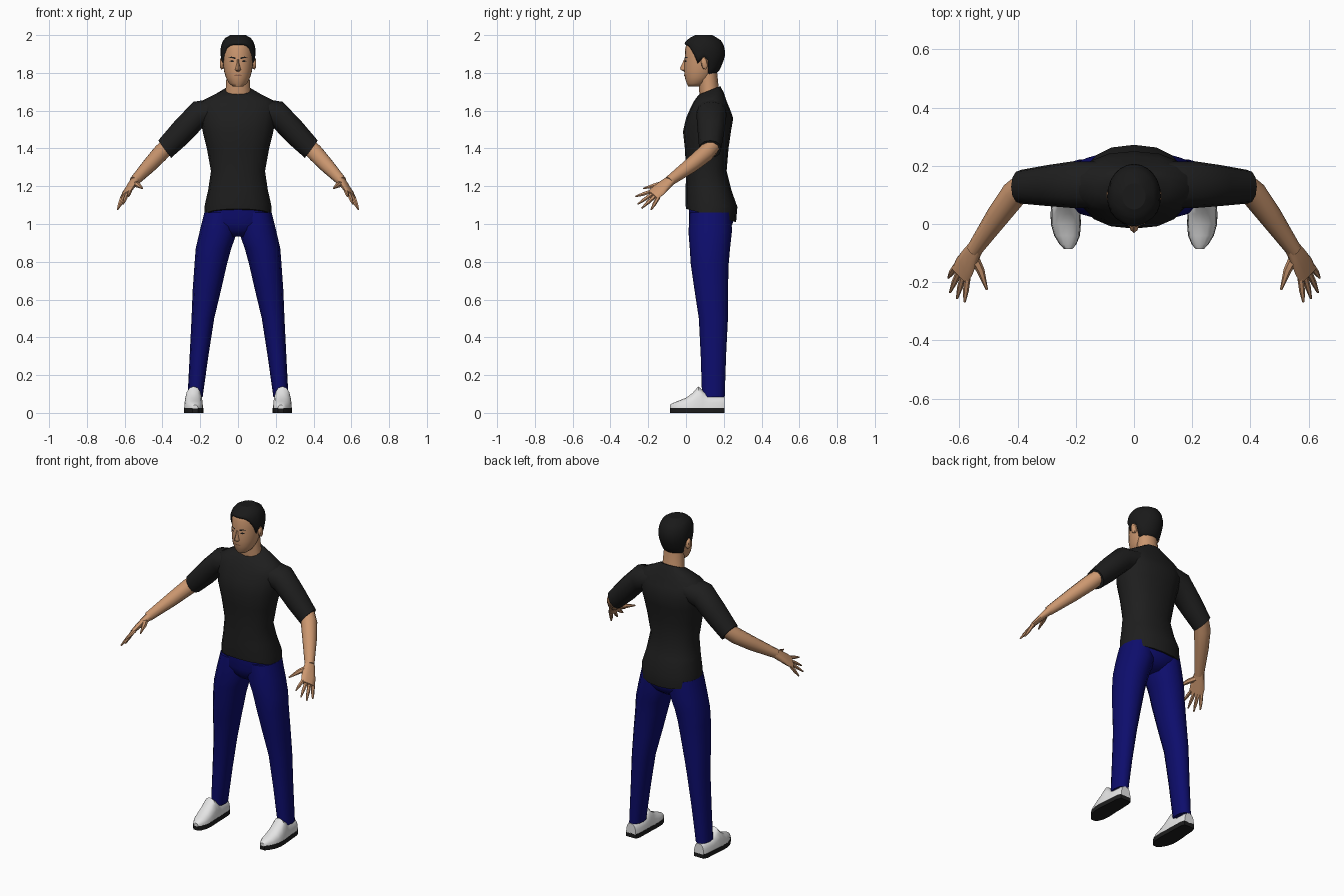
import bpy, bmesh, math
from mathutils import Vector as V

if "Cube" in bpy.data.objects:
    bpy.data.objects.remove(bpy.data.objects["Cube"])


def material(name, rgb):
    m = bpy.data.materials.new(name)
    m.diffuse_color = (*rgb, 1)
    m.use_nodes = True
    m.node_tree.nodes["Principled BSDF"].inputs["Base Color"].default_value = m.diffuse_color
    return m


SKIN = material("skin", (0.60, 0.31, 0.16))
LIP = material("lip", (0.36, 0.16, 0.09))
HAIR = material("hair_black", (0.010, 0.010, 0.010))
SHIRT = material("shirt_black", (0.013, 0.013, 0.013))
PANTS = material("trouser_blue", (0.004, 0.004, 0.15))
WHITE = material("shoe_white", (0.78, 0.78, 0.78))
SOLE = material("sole_black", (0.012, 0.012, 0.012))


def finish(name, bm, mat, mirror=False, angle=50):
    me = bpy.data.meshes.new(name)
    bmesh.ops.recalc_face_normals(bm, faces=bm.faces)
    bm.to_mesh(me)
    bm.free()
    me.materials.append(mat)
    ob = bpy.data.objects.new(name, me)
    bpy.context.collection.objects.link(ob)
    bpy.ops.object.select_all(action='DESELECT')
    ob.select_set(True)
    bpy.context.view_layer.objects.active = ob
    bpy.ops.object.shade_smooth_by_angle(angle=math.radians(angle))
    if mirror:
        ob.modifiers.new("mirror", 'MIRROR').use_mirror_merge = False
    return ob


def loft(name, rings, mat, mirror=False, caps=True, angle=50):
    """Skin closed rings of equal length."""
    bm = bmesh.new()
    vs = [[bm.verts.new(p) for p in r] for r in rings]
    n = len(vs[0])
    for a, b in zip(vs, vs[1:]):
        for i in range(n):
            j = (i + 1) % n
            bm.faces.new((a[i], a[j], b[j], b[i]))
    if caps:
        bm.faces.new(vs[0])
        bm.faces.new(vs[-1])
    return finish(name, bm, mat, mirror, angle)


def oval(c, u, v, n=12, e=2.0):
    """Superellipse ring around c with half axes u and v."""
    def f(t):
        return math.copysign(abs(t) ** (2 / e), t)
    return [V(c) + V(u) * f(math.cos(2 * math.pi * i / n))
            + V(v) * f(math.sin(2 * math.pi * i / n)) for i in range(n)]


def level(z, x0, x1, y0, y1, n=16, e=2.3, tilt=0):
    """Level ring between x and y limits; tilt raises its back edge."""
    return oval(((x0 + x1) / 2, (y0 + y1) / 2, z), ((x1 - x0) / 2, 0, 0),
                (0, (y1 - y0) / 2, tilt), n, e)


def tube(name, pts, mat, n=8):
    """Tapered limb through (point, radius) pairs, on both sides."""
    axis = (V(pts[-1][0]) - V(pts[0][0])).normalized()
    u = axis.cross(V((0, 0, 1))).normalized()
    v = axis.cross(u)
    return loft(name, [oval(p, u * r, v * r, n) for p, r in pts], mat, True)


# Shirt body: z, half width, front y, back y, tilt
body = [(1.045, .178, .0, .265, -.035), (1.10, .176, -.003, .272, -.01),
        (1.18, .158, -.002, .24, 0), (1.28, .143, .0, .215, 0),
        (1.40, .165, -.006, .225, 0), (1.49, .187, -.016, .238, 0),
        (1.56, .20, .0, .25, 0), (1.61, .205, .022, .232, 0),
        (1.65, .195, .042, .215, 0), (1.685, .125, .06, .20, .01),
        (1.708, .075, .07, .182, .022)]
loft("shirt_body", [level(z, -w, w, a, b, tilt=t) for z, w, a, b, t in body], SHIRT)

# Sleeves: centre, in-plane half axis, half depth
sleeve = [((.12, .135, 1.60), (.0, 0, .065), .08),
          ((.212, .135, 1.578), (.024, 0, .069), .080),
          ((.30, .132, 1.487), (.033, 0, .060), .070),
          ((.388, .128, 1.396), (.034, 0, .046), .058)]
loft("sleeves", [oval(c, u, (0, d, 0), 12, 2.2) for c, u, d in sleeve], SHIRT, True)

# Arms, palms, fingers and thumbs
tube("forearms", [((.36, .15, 1.425), .043), ((.41, .105, 1.375), .046),
                  ((.47, .025, 1.31), .040), ((.55, -.09, 1.226), .027)], SKIN, 10)
side, flat = V((.62, .62, -.45)).normalized(), V((.55, .05, .83)).normalized()
palm = [((.54, -.075, 1.236), .026, .024), ((.562, -.11, 1.208), .036, .020),
        ((.582, -.145, 1.178), .044, .016), ((.598, -.178, 1.152), .042, .011)]
loft("palms", [oval(c, side * a, flat * b, 10, 2.4) for c, a, b in palm], SKIN, True)
tips = [(.582, -.268, 1.145), (.608, -.256, 1.105), (.632, -.235, 1.083), (.638, -.185, 1.075)]
for i, tip in enumerate(tips):
    root = V((.592, -.165, 1.158)) + side * (i - 1.5) * .021
    tube("finger_%d" % (i + 1), [(root, .011), (root.lerp(V(tip), .55), .010), (tip, .004)], SKIN, 6)
tube("thumbs", [((.555, -.105, 1.215), .018), ((.527, -.16, 1.205), .014),
                ((.505, -.226, 1.188), .004)], SKIN, 6)

# Trousers: hips and two legs
hips = [(.935, .07, .06, .19), (.965, .13, .03, .23), (1.01, .178, .015, .25), (1.09, .165, .015, .24)]
loft("trouser_hips", [level(z, -w, w, a, b) for z, w, a, b in hips], PANTS)
leg = [(1.06, .01, .178, .02, .24), (.96, .004, .203, .013, .243), (.87, .036, .224, .02, .233),
       (.79, .058, .23, .025, .226), (.65, .09, .24, .045, .222), (.5, .126, .246, .068, .222),
       (.3, .157, .256, .078, .212), (.085, .187, .267, .085, .205)]
loft("trouser_legs", [level(z, a, b, c, d, 12, 2.2) for z, a, b, c, d in leg], PANTS, True)

# Shoes: y, centre x, half width, top z
shoe = [(-.086, .226, .014, .042), (-.07, .227, .028, .052), (-.04, .230, .043, .064),
        (.0, .234, .050, .080), (.035, .235, .050, .105), (.065, .235, .048, .140),
        (.09, .234, .047, .118), (.12, .233, .045, .092), (.18, .232, .042, .09),
        (.205, .231, .033, .085)]


def arch(y, x, w, z0, z1, e):
    return [V((p.x, y, max(p.z, z0))) for p in oval((x, y, z0), (w, 0, 0), (0, 0, z1 - z0), 16, e)]


loft("shoe_uppers", [arch(y, x, w, .024, z, 2.4) for y, x, w, z in shoe], WHITE, True)
outline = [(x + w * 1.03, y) for y, x, w, _ in shoe] + [(x - w * 1.03, y) for y, x, w, _ in shoe[::-1]]
loft("shoe_soles", [[V((x, y, z)) for x, y in outline] for z in (0, .027)], SOLE, True, angle=30)

# Neck
loft("neck", [level(z, -w, w, a, b, 12, 2) for z, w, a, b in
              [(1.66, .074, .075, .185), (1.70, .066, .07, .175), (1.80, .06, .065, .165)]], SKIN)

# Head profile: z, half width, front y, back y
HEAD = [(1.728, .028, .012, .075), (1.745, .048, .003, .11), (1.775, .064, -.006, .14),
        (1.81, .074, -.010, .165), (1.85, .080, -.009, .185), (1.89, .083, -.006, .197),
        (1.93, .082, -.004, .195), (1.96, .072, .005, .18), (1.98, .056, .03, .16),
        (1.992, .03, .06, .13)]


def section(z):
    for p, q in zip(HEAD, HEAD[1:]):
        if z <= q[0]:
            t = max(0, (z - p[0]) / (q[0] - p[0]))
            return [p[k] + t * (q[k] - p[k]) for k in (1, 2, 3)]
    return HEAD[-1][1:]


def on_head(z, deg, off=0):
    w, f, b = section(z)
    a = math.radians(deg)
    return V(((w + off) * math.sin(a), (f + b) / 2 - ((b - f) / 2 + off) * math.cos(a), z))


DEGS = range(0, 360, 15)
loft("head", [[on_head(r[0], d) for d in DEGS] for r in HEAD], SKIN, angle=60)

# Hair cap: lower edge height for each 15 degrees from brow to nape
EDGE = [1.948, 1.948, 1.945, 1.93, 1.895, 1.85, 1.885, 1.865, 1.80, 1.787, 1.785, 1.785, 1.785]
rows = []
for k in range(9):
    row = []
    for d in DEGS:
        z0 = EDGE[min(d, 360 - d) // 15]
        t = k / 8
        p = on_head(z0 + (1.992 - z0) * t, d, .003 if k == 0 else .010)
        p.z += .008 * t
        row.append(p)
    rows.append(row)
rows.insert(0, [on_head(p.z, d, -.004) for p, d in zip(rows[0], DEGS)])
hair = loft("hair", rows, HAIR, caps=False, angle=60)
bm = bmesh.new()
bm.from_mesh(hair.data)
bm.verts.ensure_lookup_table()
bm.faces.new(bm.verts[-len(DEGS):])
bmesh.ops.recalc_face_normals(bm, faces=bm.faces)
bm.to_mesh(hair.data)
bm.free()

# Ears
loft("ears", [oval((x, .097, 1.85), (0, .016 * s, .008 * s), (0, -.008 * s, .032 * s), 8)
              for x, s in [(.072, .8), (.088, 1), (.094, .75)]], SKIN, True)

# Nose
loft("nose", [level(z, -w, w, y, .02, 8, 2) for z, w, y in
              [(1.807, .010, -.010), (1.816, .017, -.028), (1.826, .013, -.031),
               (1.85, .008, -.020), (1.872, .007, -.010)]], SKIN)


# Painted face details as thin patches on the head surface
def patch(name, pts, mat, off=.003):
    bm = bmesh.new()
    face = []
    for x, z in pts:
        w = section(z)[0]
        face.append(bm.verts.new(on_head(z, math.degrees(math.asin(x / w)), off)))
    f = bm.faces.new(face)
    f.normal_update()
    if f.normal.y > 0:
        f.normal_flip()
    me = bpy.data.meshes.new(name)
    bm.to_mesh(me)
    bm.free()
    me.materials.append(mat)
    ob = bpy.data.objects.new(name, me)
    bpy.context.collection.objects.link(ob)
    ob.modifiers.new("mirror", 'MIRROR')


patch("eyebrows", [(.014, 1.873), (.034, 1.880), (.054, 1.878), (.034, 1.886), (.014, 1.882)], HAIR)
patch("eyes", [(.018, 1.861), (.030, 1.857), (.044, 1.861), (.031, 1.868)], HAIR)
patch("mouth", [(0, 1.784), (.024, 1.783), (.012, 1.791), (0, 1.790)], LIP)
